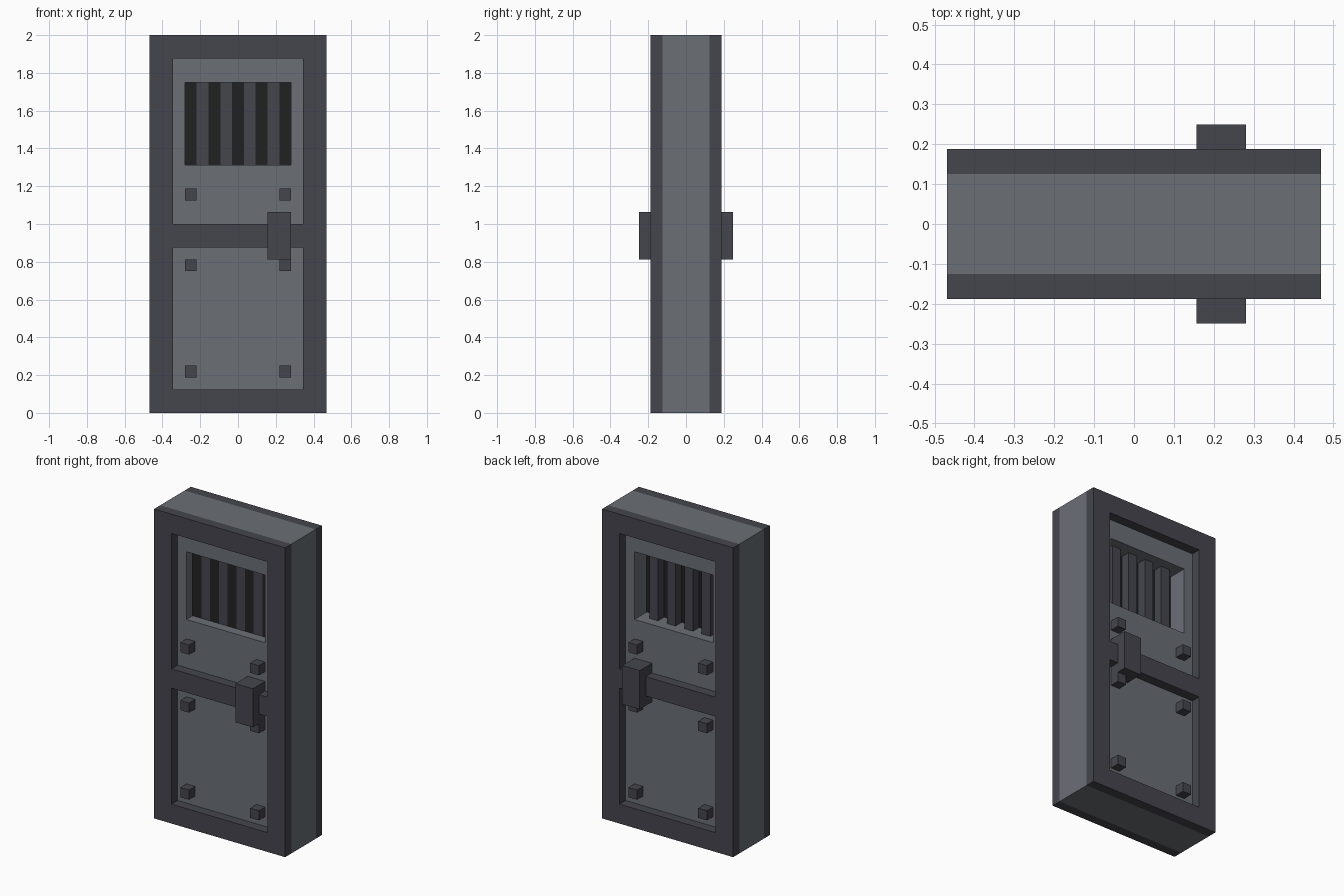
import bpy
import bmesh

V = 1 / 16  # block unit

if "Cube" in bpy.data.objects:
    bpy.data.objects.remove(bpy.data.objects["Cube"], do_unlink=True)


def material(name, rgb):
    m = bpy.data.materials.new(name)
    m.use_nodes = True
    m.diffuse_color = (*rgb, 1)
    m.node_tree.nodes["Principled BSDF"].inputs["Base Color"].default_value = (*rgb, 1)
    return m


STEEL = material("steel grey", (0.145, 0.162, 0.183))
IRON = material("dark iron", (0.060, 0.060, 0.076))
BLACK = material("gap black", (0.0145, 0.016, 0.0155))


def finish(name, bm, *mats):
    bmesh.ops.recalc_face_normals(bm, faces=bm.faces)
    mesh = bpy.data.meshes.new(name)
    bm.to_mesh(mesh)
    bm.free()
    for m in mats:
        mesh.materials.append(m)
    ob = bpy.data.objects.new(name, mesh)
    bpy.context.collection.objects.link(ob)
    return ob


def slab(name, xs, zs, y0, y1, holes, *mats):
    """Upright sheet on a grid of cuts (in block units), leaving out hole cells."""
    bm = bmesh.new()
    grid = [[bm.verts.new((x * V, y0 * V, z * V)) for z in zs] for x in xs]
    for i in range(len(xs) - 1):
        for j in range(len(zs) - 1):
            if (i, j) not in holes:
                bm.faces.new((grid[i][j], grid[i + 1][j], grid[i + 1][j + 1], grid[i][j + 1]))
    ext = bmesh.ops.extrude_face_region(bm, geom=bm.faces[:], use_keep_orig=True)
    new = [g for g in ext["geom"] if isinstance(g, bmesh.types.BMVert)]
    bmesh.ops.translate(bm, verts=new, vec=(0, (y1 - y0) * V, 0))
    return finish(name, bm, *mats)


def box(name, x, y, z, mat):
    return slab(name, x, z, y[0], y[1], (), mat)


# Door core with the window opening
slab("door_core", (-7.5, -4.5, 4.5, 7.5), (0, 21, 28, 32), -2, 2, {(1, 1)}, STEEL)

# Window sheet: dark stripes alternate with black gaps on the front
sheet = slab("window_sheet", [i - 4.5 for i in range(10)], (21, 28), -1, 0, (), BLACK, IRON)
for face in sheet.data.polygons:
    column = int(face.center.x / V + 4.5)
    if face.normal.y < -0.5 and column % 2:
        face.material_index = 1

# Raised bars on the back of the window
for n in range(4):
    x = -3.5 + 2 * n
    box(f"window_bar_{n + 1}", (x, x + 1), (0, 1), (21, 28), IRON)

# Frame with middle rail, bolts and handle on both faces
for side, s in (("front", -1), ("back", 1)):
    slab(f"{side}_frame", (-7.5, -5.5, 5.5, 7.5), (0, 2, 14, 16, 30, 32),
         2 * s, 3 * s, {(1, 1), (1, 3)}, IRON)
    for row, z in enumerate((3, 12, 18)):
        for col, x in (("right", -4.5), ("left", 3.5)):
            box(f"{side}_{col}_bolt_{row + 1}", (x, x + 1), (2 * s, 3 * s), (z, z + 1), IRON)
    box(f"{side}_handle", (2.5, 4.5), (2 * s, 4 * s), (13, 17), IRON)
